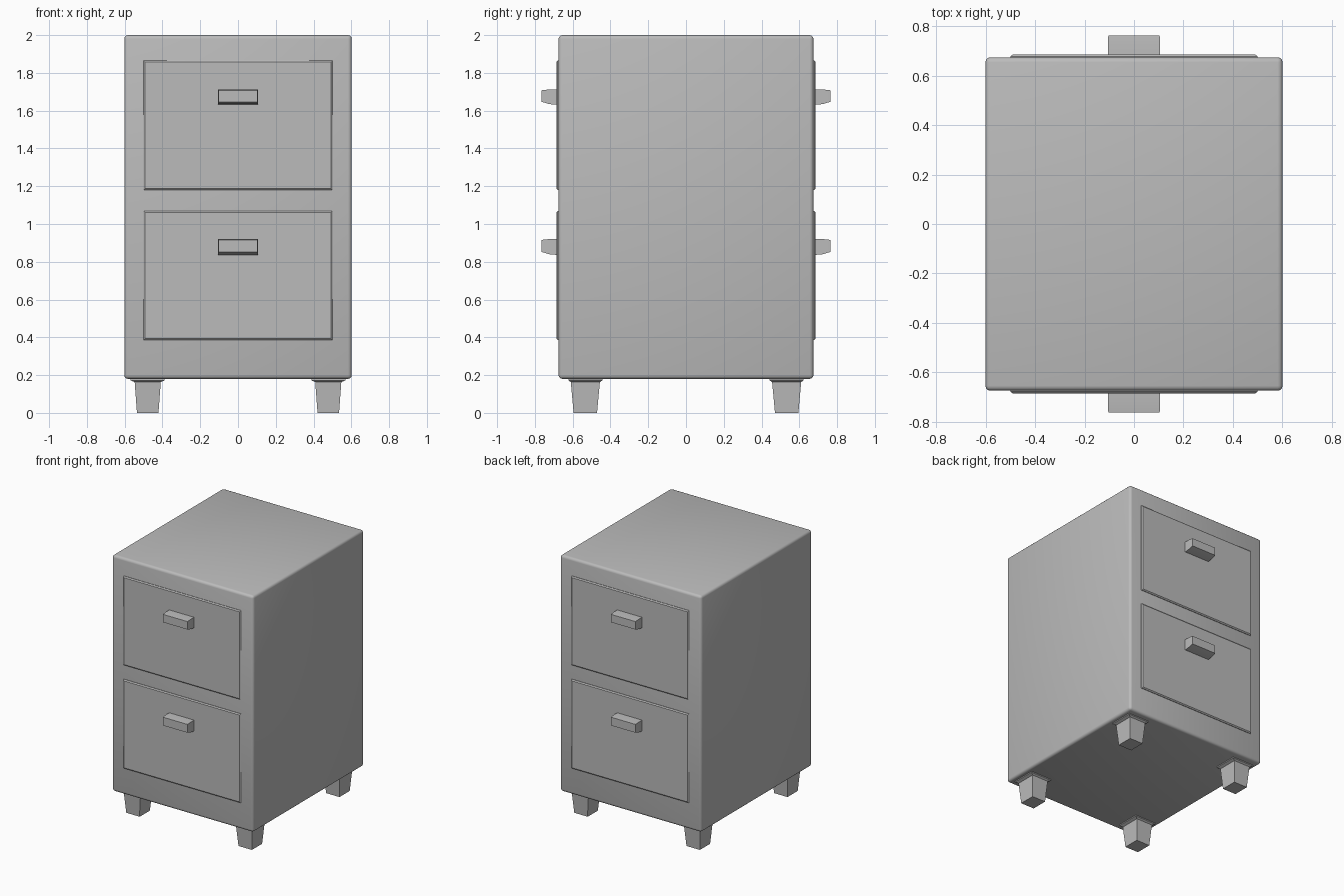
import bpy, bmesh
from mathutils import Vector

if "Cube" in bpy.data.objects:
    bpy.data.objects.remove(bpy.data.objects["Cube"])

metal = bpy.data.materials.new("grey metal")
metal.diffuse_color = (0.5, 0.5, 0.5, 1)
metal.use_nodes = True
metal.node_tree.nodes["Principled BSDF"].inputs["Base Color"].default_value = metal.diffuse_color


def loft(name, rings, bevel=0.0, segments=2):
    """Solid from a stack of four-cornered rings, with optional rounded edges."""
    bm = bmesh.new()
    loops = [[bm.verts.new(p) for p in ring] for ring in rings]
    for a, b in zip(loops, loops[1:]):
        for i in range(4):
            j = (i + 1) % 4
            bm.faces.new((a[i], a[j], b[j], b[i]))
    bm.faces.new(loops[0][::-1])
    bm.faces.new(loops[-1])
    bmesh.ops.recalc_face_normals(bm, faces=bm.faces[:])
    if bevel:
        bmesh.ops.bevel(bm, geom=bm.edges[:], offset=bevel, segments=segments,
                        profile=0.5, affect='EDGES')
    mesh = bpy.data.meshes.new(name)
    bm.to_mesh(mesh)
    bm.free()
    mesh.materials.append(metal)
    obj = bpy.data.objects.new(name, mesh)
    bpy.context.collection.objects.link(obj)
    bpy.ops.object.select_all(action='DESELECT')
    obj.select_set(True)
    bpy.context.view_layer.objects.active = obj
    bpy.ops.object.shade_smooth_by_angle(angle=0.7)
    return obj


def flat_ring(cx, cy, hx, hy, z):
    return [Vector((cx + sx * hx, cy + sy * hy, z))
            for sx, sy in ((-1, -1), (1, -1), (1, 1), (-1, 1))]


def upright_ring(hx, y, z0, z1):
    return [Vector(p) for p in ((-hx, y, z0), (hx, y, z0), (hx, y, z1), (-hx, y, z1))]


# Cabinet body with softened edges
loft("cabinet_body", [flat_ring(0, 0, 0.602, 0.675, 0.18),
                      flat_ring(0, 0, 0.602, 0.675, 2.0)], 0.02, 3)

# Two drawers with handles on both the front and the back
drawers = (("lower", 0.385, 1.07, 0.84, 0.92), ("upper", 1.18, 1.865, 1.635, 1.712))
for side, s in (("front", -1), ("back", 1)):
    for level, z0, z1, h0, h1 in drawers:
        loft(f"{side}_{level}_drawer",
             [upright_ring(0.5, s * 0.64, z0, z1),
              upright_ring(0.5, s * 0.679, z0, z1),
              upright_ring(0.492, s * 0.686, z0 + 0.008, z1 - 0.008)])
        # Handle narrows slightly towards its outer end
        loft(f"{side}_{level}_handle",
             [upright_ring(0.106, s * 0.67, h0 - 0.005, h1),
              upright_ring(0.106, s * 0.725, h0, h1),
              upright_ring(0.104, s * 0.764, h0 + 0.012, h1 - 0.004)])

# Four tapered feet with a collar under the body
for sx in (-1, 1):
    for sy in (-1, 1):
        x, y = sx * 0.478, sy * 0.533
        loft(f"foot_{'left' if sx < 0 else 'right'}_{'front' if sy < 0 else 'back'}",
             [flat_ring(x, y, 0.057, 0.062, 0),
              flat_ring(x, y, 0.069, 0.077, 0.163),
              flat_ring(x, y, 0.09, 0.09, 0.172),
              flat_ring(x, y, 0.09, 0.09, 0.2)])
